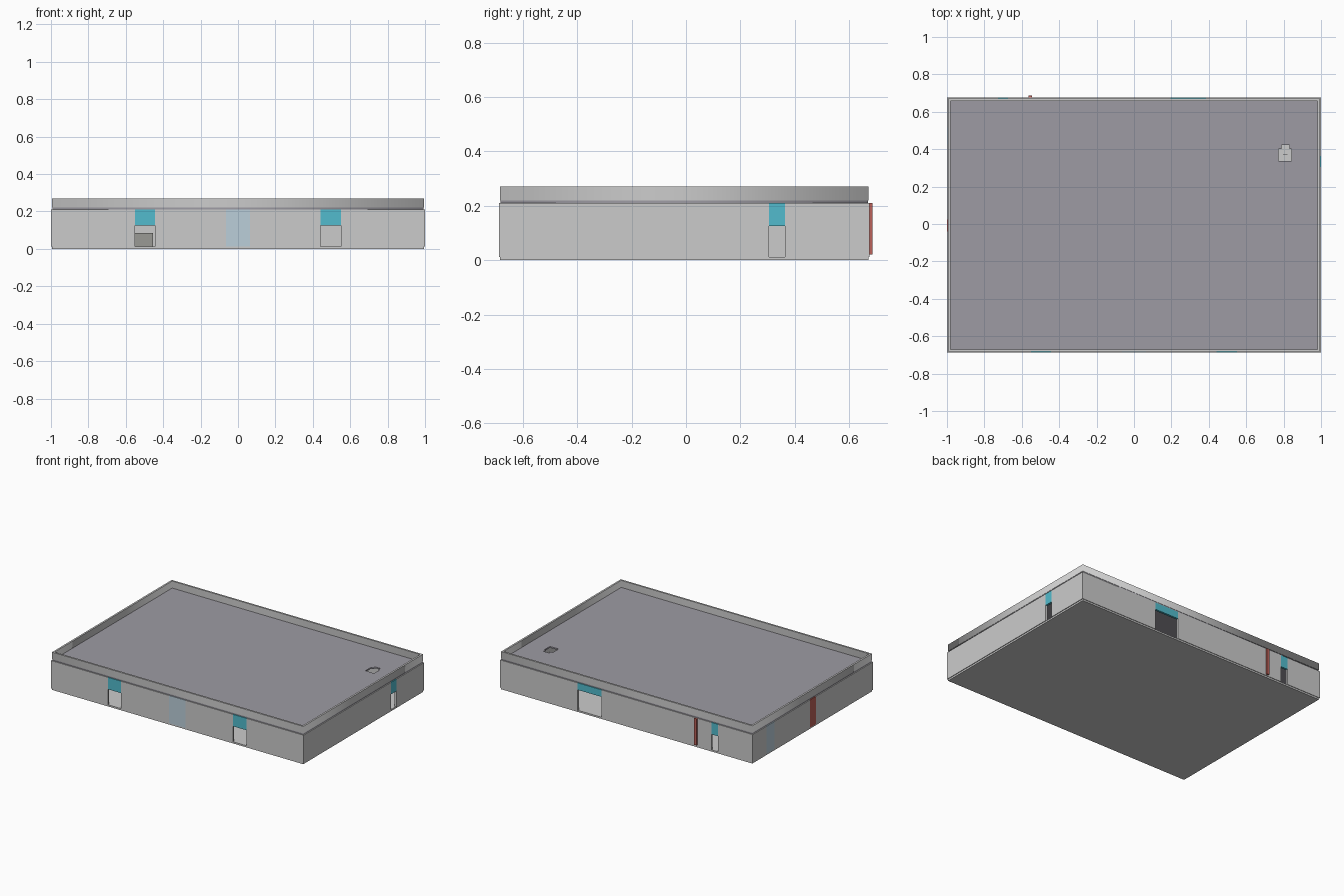
import bpy

if "Cube" in bpy.data.objects:
    bpy.data.objects.remove(bpy.data.objects["Cube"])

CY = -0.006                  # depth centre of the wall shell
WX, WY, T = 1.0, 0.681, 0.015  # wall half sizes and thickness
Z0, ZD, Z1 = 0.012, 0.125, 0.21  # wall bottom, door head, wall top


def material(name, rgb):
    m = bpy.data.materials.new(name)
    m.diffuse_color = (*rgb, 1)
    m.use_nodes = True
    m.node_tree.nodes["Principled BSDF"].inputs["Base Color"].default_value = m.diffuse_color
    return m


TEAL = material("teal", (0.085, 0.5, 0.61))
GLASS = material("pale_blue", (0.5, 0.62, 0.70))
RED = material("red", (0.5, 0.12, 0.1))
ROOF = material("roof_grey", (0.34, 0.33, 0.37))
DARK = material("dark_grey", (0.32, 0.32, 0.3))


def box(name, x, y, z, mat=None):
    bpy.ops.mesh.primitive_cube_add(size=1, location=[(a + b) / 2 for a, b in (x, y, z)])
    o = bpy.context.object
    o.name = name
    o.scale = [abs(b - a) for a, b in (x, y, z)]
    bpy.ops.object.transform_apply(location=False, rotation=False, scale=True)
    if mat:
        o.data.materials.append(mat)
    return o


def plate(name, loops, z0, z1, mat=None):
    """Flat plate with holes: the first loop is the outline."""
    c = bpy.data.curves.new(name, 'CURVE')
    c.dimensions, c.fill_mode, c.extrude = '2D', 'BOTH', (z1 - z0) / 2
    for pts in loops:
        s = c.splines.new('POLY')
        s.points.add(len(pts) - 1)
        for p, (x, y) in zip(s.points, pts):
            p.co = (x, y, 0, 1)
        s.use_cyclic_u = True
    o = bpy.data.objects.new(name, c)
    o.location.z = (z0 + z1) / 2
    bpy.context.collection.objects.link(o)
    bpy.ops.object.select_all(action='DESELECT')
    o.select_set(True)
    bpy.context.view_layer.objects.active = o
    bpy.ops.object.convert(target='MESH')
    o = bpy.context.object
    o.name = name
    if mat:
        o.data.materials.append(mat)


def rect(hx, hy):
    return [(-hx, CY - hy), (hx, CY - hy), (hx, CY + hy), (-hx, CY + hy)]


def wall(name, axis, across, start, end, bays):
    """Solid wall lengths between bays; each bay is (from, to, panel bottom, material)."""
    def piece(part, a, b, z, mat=None):
        if axis == 'x':
            box(part, (a, b), across, z, mat)
        else:
            box(part, across, (a, b), z, mat)
    pos = start
    for i, (a, b, bottom, mat) in enumerate(bays):
        piece(f"{name}_wall_{i}", pos, a, (Z0, Z1))
        piece(f"{name}_panel_{i}", a, b, (bottom, Z1), mat)
        pos = b
    piece(f"{name}_wall_end", pos, end, (Z0, Z1))


# Floor slab
box("floor_slab", (-0.995, 0.995), (CY - 0.677, CY + 0.677), (0, Z0))

# Four walls with door openings, transom panels and windows
ylo, yhi = CY - WY, CY + WY
wall("front", 'x', (ylo, ylo + T), -WX, WX,
     [(-0.55, -0.445, ZD, TEAL), (-0.065, 0.065, Z0, GLASS), (0.44, 0.55, ZD, TEAL)])
wall("back", 'x', (yhi - T, yhi), -WX, WX,
     [(-0.728, -0.673, ZD, TEAL), (0.195, 0.385, 0.16, TEAL)])
wall("right", 'y', (WX - T, WX), ylo + T, yhi - T, [(0.305, 0.363, ZD, TEAL)])
wall("left", 'y', (-WX, -WX + T), ylo + T, yhi - T,
     [(-0.04, 0.023, Z0, RED), (0.425, 0.517, Z0, GLASS)])

# Red strip standing proud of the back wall
box("back_red_strip", (-0.565, -0.545), (yhi - 0.002, 0.686), (0.02, Z1), RED)

# Roof with stepped hatch opening, and parapet
hatch = [(0.773, 0.337), (0.842, 0.337), (0.842, 0.401), (0.832, 0.401),
         (0.832, 0.422), (0.789, 0.422), (0.789, 0.401), (0.773, 0.401)]
plate("roof", [rect(0.993, 0.675), hatch], Z1, 0.22, ROOF)
plate("parapet", [rect(0.995, 0.677), rect(0.982, 0.664)], 0.22, 0.27)

# Ladder under the hatch
for side in (-1, 1):
    x = 0.808 + side * 0.011
    box("ladder_rail", (x - 0.0015, x + 0.0015), (0.369, 0.372), (Z0, 0.2))
for i in range(7):
    z = 0.03 + i * 0.026
    box("ladder_rung", (0.797, 0.819), (0.3695, 0.3715), (z, z + 0.003))

# Low counter inside the left front door
box("inner_counter", (-0.56, -0.455), (-0.35, -0.31), (Z0, 0.085), DARK)
